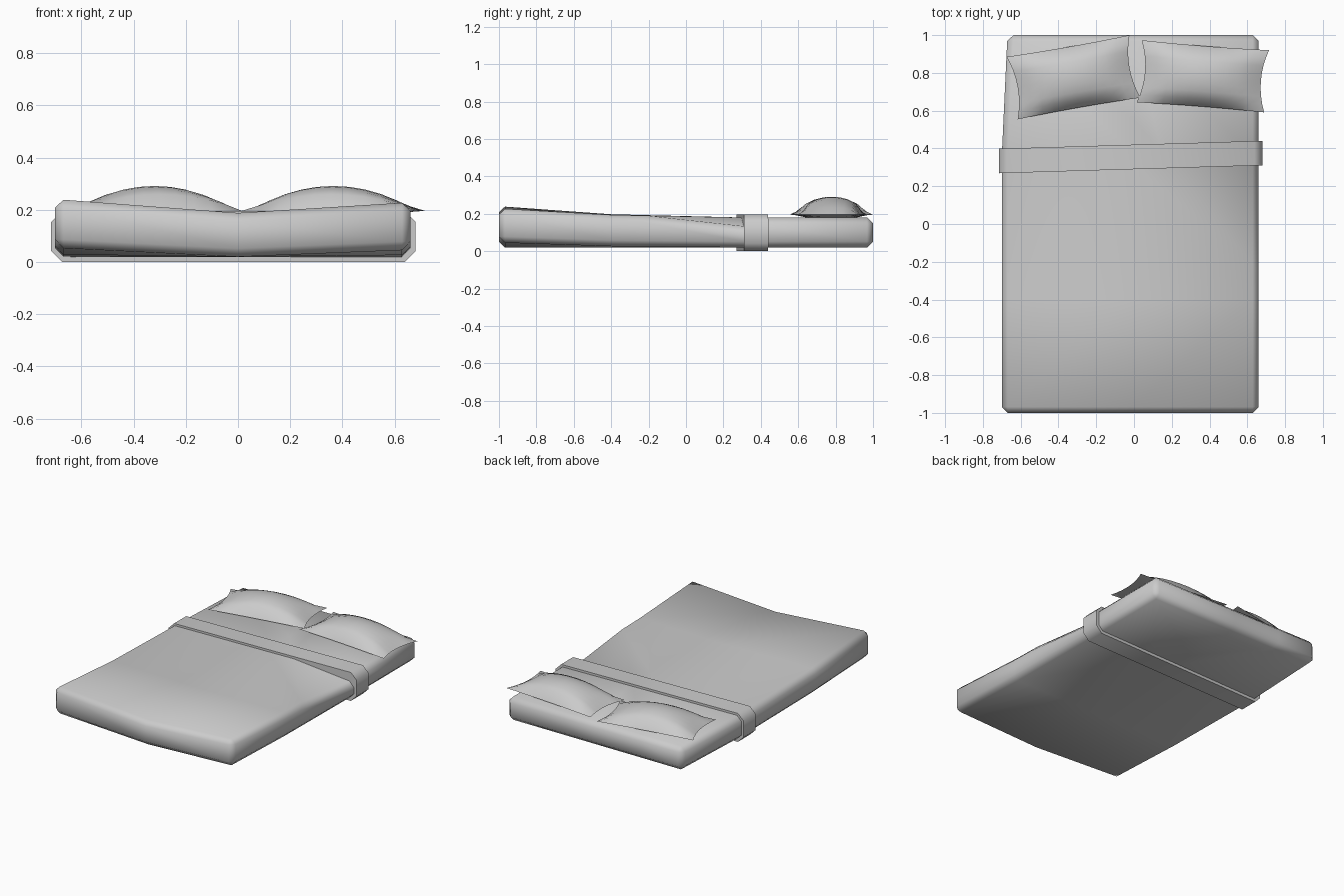
import bpy, bmesh, math
from mathutils import Matrix, Vector

if "Cube" in bpy.data.objects:
    bpy.data.objects.remove(bpy.data.objects["Cube"])


def finish(name, bm, angle):
    bmesh.ops.recalc_face_normals(bm, faces=bm.faces[:])
    mesh = bpy.data.meshes.new(name)
    bm.to_mesh(mesh)
    bm.free()
    ob = bpy.data.objects.new(name, mesh)
    bpy.context.collection.objects.link(ob)
    bpy.ops.object.select_all(action='DESELECT')
    bpy.context.view_layer.objects.active = ob
    ob.select_set(True)
    bpy.ops.object.shade_smooth_by_angle(angle=math.radians(angle))
    return ob


def box(x0, x1, y0, y1, z0, z1):
    bm = bmesh.new()
    size = Vector((x1 - x0, y1 - y0, z1 - z0))
    mid = Vector((x0 + x1, y0 + y1, z0 + z1)) / 2
    bmesh.ops.create_cube(bm, size=1, matrix=Matrix.Translation(mid) @ Matrix.Diagonal((*size, 1)))
    return bm


def cut(bm, co, no):
    bmesh.ops.bisect_plane(bm, geom=bm.verts[:] + bm.edges[:] + bm.faces[:],
                           plane_co=co, plane_no=no)


def curl(y):
    # upward curl of the foot-end corners
    if y < -0.4:
        return 0.012 + 0.036 * (-0.4 - y) / 0.6
    return 0.012 * max(0, 0.3 - y) / 0.7


# Mattress with bedding: chamfered slab, cut along the lines where it bends
bm = box(-0.70, 0.66, -1, 1, 0.02, 0.18)
bmesh.ops.bevel(bm, geom=bm.edges[:], offset=0.032, segments=1, affect='EDGES')
cut(bm, (0, 0, 0), (1, 0, 0))
for y in (-0.4, 0.31, 0.37):
    cut(bm, (0, y, 0), (0, 1, 0))
cut(bm, (0.2, 0.31, 0), (0.56, 0.46, 0))
for v in bm.verts:
    x, y, z = v.co
    v.co.z += curl(y) * abs(x) / 0.67 * (1.1 if x < 0 else 0.9) * (1 if z > 0.1 else 0.65)
    if z > 0.1:
        v.co.z += 0.008 * max(0, 0.3 - y) / 1.3
        # turned-down corner beside the folded band
        t = (x - 0.2) / 0.46 + (y + 0.25) / 0.56 - 1
        if y < 0.32 and t > 0:
            v.co.z -= 0.05 * t
    # slight taper on the left of the head end
    if x < -0.5 and y > 0.36:
        v.co.x += 0.03 * (y - 0.36) / 0.64
finish("mattress", bm, 50)

# Folded sheet band wrapped around the mattress, slightly skewed
bm = box(-0.715, 0.68, 0.29, 0.42, 0.0, 0.195)
long_edges = [e for e in bm.edges if abs(e.verts[0].co.y - e.verts[1].co.y) > 0.1]
bmesh.ops.bevel(bm, geom=long_edges, offset=0.042, segments=1, affect='EDGES')
for v in bm.verts:
    v.co.y += 0.03 * v.co.x
finish("sheet_band", bm, 50)


# Pillows: puffed grids with pinched sides and pointed corners
def pillow(name, x, y, turn, hw, hh):
    bm = bmesh.new()
    for height in (0.095, -0.025):
        made = bmesh.ops.create_grid(bm, x_segments=10, y_segments=8, size=1)['verts']
        for v in made:
            u, w = v.co.x, v.co.y
            puff = max(0, 1 - u * u) ** 0.9 * max(0, 1 - w * w) ** 0.5
            v.co = (hw * u * (1 - 0.09 * (1 - w * w)),
                    hh * w * (1 - 0.03 * (1 - u * u)),
                    height * puff)
    bmesh.ops.remove_doubles(bm, verts=bm.verts[:], dist=0.0005)
    ob = finish(name, bm, 60)
    ob.location = (x, y, 0.196)
    ob.rotation_euler.z = math.radians(turn)


pillow("left_pillow", -0.32, 0.777, 10, 0.33, 0.168)
pillow("right_pillow", 0.365, 0.782, -4.5, 0.338, 0.165)
